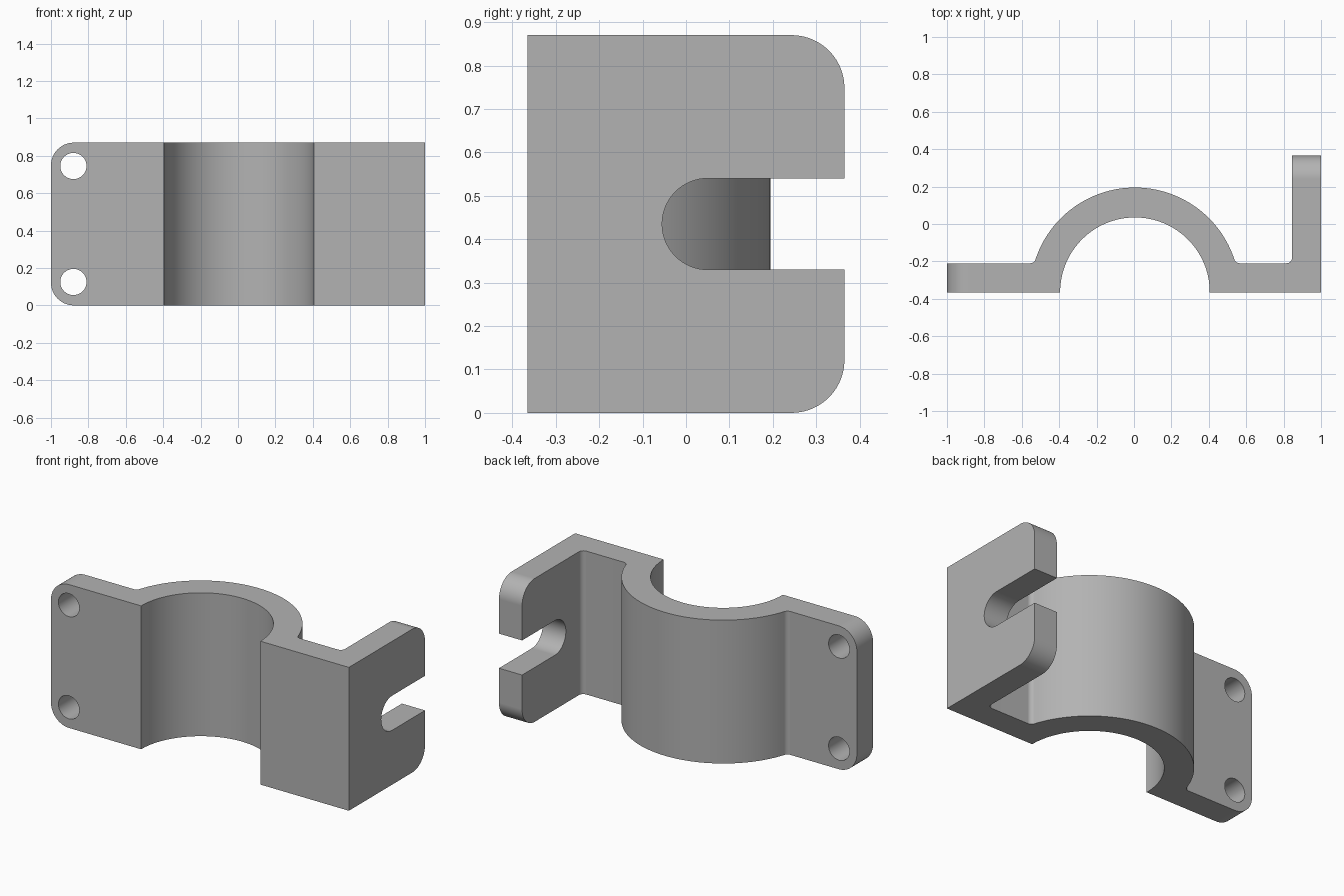
import bpy
import bmesh
from math import acos, asin, cos, pi, sin
from mathutils import Matrix, Vector

old = bpy.data.objects.get("Cube")
if old:
    bpy.data.objects.remove(old, do_unlink=True)

HEIGHT = 0.87
FRONT, BACK = -0.365, 0.365
THICK = 0.155
CX = 0.005                      # axis of the half ring
INNER, OUTER = 0.40, 0.56
FILLET = 0.03
CORNER = 0.122


def arc(cx, cy, r, start, end, steps):
    """Points along an arc, angles in radians."""
    angles = [start + (end - start) * i / steps for i in range(steps + 1)]
    return [(cx + r * cos(a), cy + r * sin(a)) for a in angles]


def finish(bm, name):
    bmesh.ops.recalc_face_normals(bm, faces=bm.faces)
    mesh = bpy.data.meshes.new(name)
    bm.to_mesh(mesh)
    bm.free()
    obj = bpy.data.objects.new(name, mesh)
    bpy.context.collection.objects.link(obj)
    return obj


def extrude(name, points, offset):
    """Prism from a closed list of 3D points."""
    bm = bmesh.new()
    face = bm.faces.new([bm.verts.new(p) for p in points])
    geom = bmesh.ops.extrude_face_region(bm, geom=[face])["geom"]
    verts = [v for v in geom if isinstance(v, bmesh.types.BMVert)]
    bmesh.ops.translate(bm, verts=verts, vec=offset)
    return finish(bm, name)


# Plan profile: flange, half ring, flange and upright plate
step_y = FRONT + THICK
tilt = asin((THICK + FILLET) / (OUTER + FILLET))
reach = (OUTER + FILLET) * cos(tilt)
fy = step_y + FILLET
plate_x = 1 - THICK
profile = [(-1, FRONT)]
profile += arc(CX, FRONT, INNER, pi, 0, 64)
profile += [(1, FRONT), (1, BACK), (plate_x, BACK)]
profile += arc(plate_x - FILLET, fy, FILLET, 0, -pi / 2, 8)
profile += arc(CX + reach, fy, FILLET, -pi / 2, -pi + tilt, 8)
profile += arc(CX, FRONT, OUTER, tilt, pi - tilt, 64)
profile += arc(CX - reach, fy, FILLET, -tilt, -pi / 2, 8)
profile += [(-1, step_y)]
bracket = extrude("clamp_bracket", [(x, y, 0) for x, y in profile], (0, 0, HEIGHT))

# Rounded corners on the free ends of the flange and the upright plate
bm = bmesh.new()
bm.from_mesh(bracket.data)
ends = [e for e in bm.edges if abs(e.verts[0].co.z - e.verts[1].co.z) < 1e-4
        and (all(v.co.x < -0.999 for v in e.verts)
             or all(v.co.y > BACK - 0.001 for v in e.verts))]
bmesh.ops.bevel(bm, geom=ends, offset=CORNER, segments=14, profile=0.5, affect="EDGES")
bm.to_mesh(bracket.data)
bm.free()

# Bolt holes through the flange
cutters = []
for z in (0.125, HEIGHT - 0.125):
    bm = bmesh.new()
    place = Matrix.Translation((-0.88, FRONT + THICK / 2, z)) @ Matrix.Rotation(pi / 2, 4, "X")
    bmesh.ops.create_cone(bm, cap_ends=True, segments=48, radius1=0.07, radius2=0.07,
                          depth=0.4, matrix=place)
    cutters.append(finish(bm, "bolt_hole_cutter"))

# Open round-ended slot in the upright plate
slot = arc(0.05, HEIGHT / 2, 0.105, pi / 2, 3 * pi / 2, 32)
slot += [(0.5, HEIGHT / 2 - 0.105), (0.5, HEIGHT / 2 + 0.105)]
cutters.append(extrude("slot_cutter", [(0.75, y, z) for y, z in slot], (0.4, 0, 0)))

bpy.ops.object.select_all(action="DESELECT")
bracket.select_set(True)
bpy.context.view_layer.objects.active = bracket
for cutter in cutters:
    cutter.hide_render = True
    mod = bracket.modifiers.new("cut", "BOOLEAN")
    mod.operation = "DIFFERENCE"
    mod.solver = "EXACT"
    mod.object = cutter
    bpy.ops.object.modifier_apply(modifier=mod.name)
    bpy.data.objects.remove(cutter, do_unlink=True)

# Plain grey finish
grey = bpy.data.materials.new("plain_grey")
grey.use_nodes = True
colour = (0.45, 0.45, 0.45, 1)
grey.diffuse_color = colour
grey.node_tree.nodes["Principled BSDF"].inputs["Base Color"].default_value = colour
bracket.data.materials.clear()
bracket.data.materials.append(grey)

bpy.ops.object.shade_smooth_by_angle(angle=pi / 6)
normals = bracket.modifiers.new("even_shading", "WEIGHTED_NORMAL")
normals.keep_sharp = True
